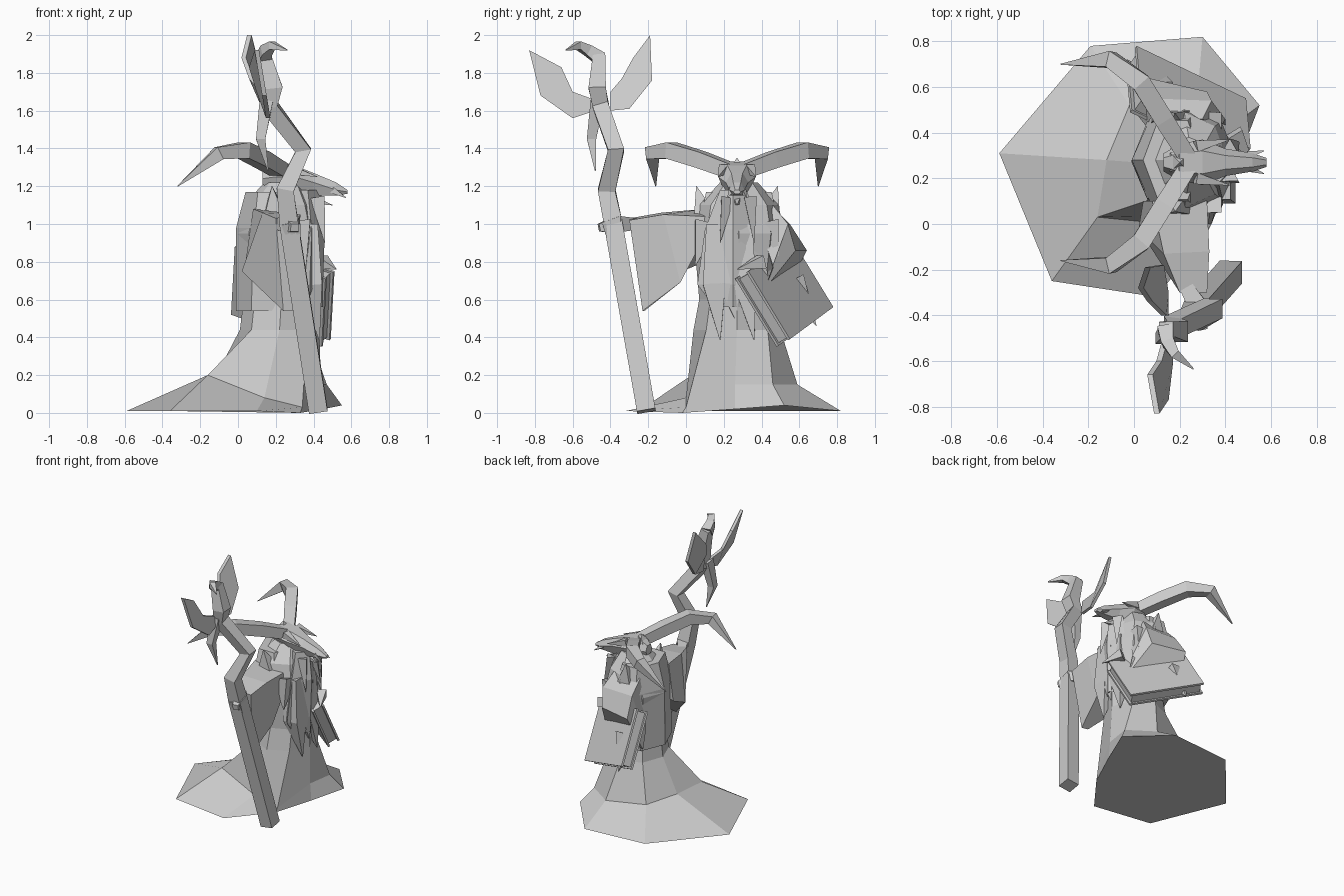
import bpy, bmesh, math
from mathutils import Vector

cube = bpy.data.objects.get("Cube")
if cube:
    bpy.data.objects.remove(cube)

grey = bpy.data.materials.new("plain grey")
grey.use_nodes = True
tone = (0.6, 0.6, 0.6, 1)
grey.diffuse_color = tone
grey.node_tree.nodes["Principled BSDF"].inputs["Base Color"].default_value = tone

MID = 0.27  # centre of the head and horns across y


def finish(name, bm):
    bmesh.ops.remove_doubles(bm, verts=bm.verts, dist=0.0005)
    bmesh.ops.recalc_face_normals(bm, faces=bm.faces)
    mesh = bpy.data.meshes.new(name)
    bm.to_mesh(mesh)
    bm.free()
    mesh.materials.append(grey)
    obj = bpy.data.objects.new(name, mesh)
    bpy.context.scene.collection.objects.link(obj)
    return obj


def loft(name, rings):
    """Skin a list of rings with equal point counts and cap both ends."""
    bm = bmesh.new()
    rows = [[bm.verts.new(p) for p in ring] for ring in rings]
    n = len(rows[0])
    for low, high in zip(rows, rows[1:]):
        for i in range(n):
            j = (i + 1) % n
            bm.faces.new((low[i], low[j], high[j], high[i]))
    bm.faces.new(rows[0])
    bm.faces.new(rows[-1])
    return finish(name, bm)


def oval(cx, cy, rx, ry, z, n=8):
    return [Vector((cx + rx * math.cos(math.tau * i / n),
                    cy + ry * math.sin(math.tau * i / n), z)) for i in range(n)]


def tube(name, path, radii, sides=4, turn=0.5):
    """Tapered faceted tube following a bent path."""
    pts = [Vector(p) for p in path]
    rings = []
    for i, p in enumerate(pts):
        along = (pts[min(i + 1, len(pts) - 1)] - pts[max(i - 1, 0)]).normalized()
        ref = Vector((0, 0, 1)) if abs(along.z) < 0.8 else Vector((1, 0, 0))
        u = along.cross(ref).normalized()
        v = along.cross(u)
        rings.append([p + radii[i] * (u * math.cos(a) + v * math.sin(a))
                      for a in (math.tau * (k + turn) / sides for k in range(sides))])
    return loft(name, rings)


def spike(name, base, tip, radius, sides=4):
    return tube(name, [base, tip], [radius, 0.002], sides)


def mirrored(path, side):
    return [(x, MID + side * y, z) for x, y, z in path]


# Robe: wide trailing hem, a kinked slope, then the body up to the neck
hem = [(.45, .26, .02), (.55, .52, .04), (.3, .82, .01), (-.19, .78, .01),
       (-.59, .31, .01), (-.36, -.25, .01), (.1, -.32, .01), (.33, -.02, .0)]
slope = [(.44, .26, .15), (.47, .46, .15), (.28, .59, .15), (-.02, .52, .17),
         (-.12, .28, .19), (-.16, .03, .2), (.14, .0, .08), (.34, .0, .03)]
loft("robe", [hem, slope, oval(.22, .27, .21, .23, .44), oval(.23, .27, .2, .2, .6),
              oval(.22, .28, .23, .24, .95), oval(.22, .28, .19, .21, 1.1),
              oval(.24, .28, .1, .1, 1.22)])

# Short cape over the back
loft("cape", [oval(.15, .27, .16, .22, .54, 6), oval(.18, .28, .19, .25, .98, 6),
              oval(.17, .28, .13, .2, 1.17, 6)])

# Right sleeve, stretched out to the staff with a hanging cuff
loft("right_sleeve", [
    [(.08, .1, 1.08), (.32, .1, 1.04), (.34, .08, .9), (.04, .1, .8)],
    [(.13, -.13, 1.06), (.33, -.12, 1.05), (.32, -.03, .69), (.02, -.02, .75)],
    [(.2, -.3, 1.03), (.32, -.3, 1.02), (.29, -.23, .54), (.24, -.22, .54)]])

# Left sleeve, bent down behind the book
loft("left_sleeve", [
    [(.08, .45, 1.1), (.3, .46, 1.1), (.38, .42, .9), (.06, .42, .85)],
    [(.08, .55, 1.0), (.34, .54, 1.0), (.4, .46, .78), (.02, .47, .7)],
    [(.06, .64, .86), (.32, .58, .86), (.4, .42, .66), (.02, .5, .58)]])
spike("left_cuff_tip", (.1, .56, .7), (.1, .69, .46), .1)

# Hands
tube("right_hand", [(.22, -.26, 1.0), (.28, -.36, 1.0), (.3, -.46, .98)], [.04, .06, .03])
for k in range(3):
    spike("right_finger", (.25 + k * .03, -.43, 1.0), (.27 + k * .03, -.41, .9), .025, 3)
spike("left_hand", (.44, .4, .8), (.52, .27, .76), .05)

# Book: a wide tilted slab with covers and a thinner page block
length, width = Vector((-.02, .22, -.36)), Vector((-.48, .23, .17))
out = length.cross(width).normalized()


def slab(name, centre, scale, thick):
    u, v = length * scale / 2, width * scale / 2
    quad = [u + v, u - v, -u - v, -u + v]
    return loft(name, [[centre + p + out * s * thick / 2 for p in quad] for s in (-1, 1)])


book = Vector((.237, .52, .635))
slab("book_pages", book, 0.94, 0.07)
for side in (-1, 1):
    slab("book_cover", book + out * side * 0.04, 1, 0.015)

# Shoulder tufts
for side in (-1, 1):
    for base, tip, r in (((.2, .15, .97), (.18, .215, 1.2), .12),
                         ((.32, .16, 1.0), (.36, .22, .78), .09)):
        spike("shoulder_tuft", *mirrored([base, tip], side), r)

# Beard: broad flat mass ending in long locks
loft("beard", [[(x, MID - .02 - w, z), (x + .07, MID - .02, z), (x, MID - .02 + w, z),
                (x - .15, MID - .02, z)] for x, w, z in
               ((.37, .07, 1.18), (.39, .15, .97), (.38, .19, .68), (.38, .1, .56))])
for y, tip_y, tip_z in ((.15, .18, .39), (.31, .36, .39), (.23, .26, .5)):
    tube("beard_lock", [(.38, y, 1.0), (.385, y, .68), (.43, tip_y, tip_z)],
         [.06, .085, .004])
for side in (-1, 1):
    spike("cheek_lock", *mirrored([(.42, .06, 1.14), (.46, .09, .9)], side), .045, 3)

# Skull with a long snout
loft("skull", [[(x, MID - w, z), (x, MID - w * .5, z + up), (x, MID + w * .5, z + up),
                (x, MID + w, z), (x, MID + w * .6, z - down), (x, MID - w * .6, z - down)]
               for x, w, z, up, down in (
    (.13, .04, 1.24, .04, .03), (.2, .08, 1.25, .08, .08), (.3, .1, 1.25, .06, .09),
    (.4, .06, 1.22, .05, .07), (.52, .04, 1.18, .04, .03), (.58, .02, 1.17, .01, .01))])
spike("skull_crest", (.2, MID, 1.29), (.2, MID, 1.35), .06)
spike("jaw", (.32, MID, 1.15), (.5, MID, 1.1), .05)
for side in (-1, 1):
    spike("brow", *mirrored([(.27, .07, 1.29), (.42, .1, 1.25)], side), .035)
    spike("tooth", *mirrored([(.5, .03, 1.18), (.57, .05, 1.14)], side), .02, 3)
    # Horns sweeping out and back
    tube("horn", mirrored([(.23, .03, 1.28), (.13, .19, 1.34), (.03, .35, 1.39),
                           (-.1, .45, 1.375), (-.32, .43, 1.2)], side),
         [.055, .06, .06, .05, .003])

# Staff: crooked pole with a hooked head
tube("staff", [(.425, -.21, .01), (.27, -.385, 1.0), (.25, -.42, 1.18), (.345, -.37, 1.39),
               (.17, -.45, 1.62), (.19, -.47, 1.72), (.14, -.46, 1.9)],
     [.07, .07, .065, .06, .06, .065, .045])
tube("staff_hook", [(.14, -.46, 1.88), (.15, -.52, 1.92), (.18, -.57, 1.945),
                    (.26, -.635, 1.92)], [.05, .04, .03, .004])
tube("staff_thorn", [(.15, -.47, 1.65), (.12, -.5, 1.45), (.16, -.48, 1.28)],
     [.05, .035, .003])


# Twisted leaf blades on both sides of the staff head
def blade(name, outline):
    loft(name, [[(x + dx, y, z) for x, y, z in outline] for dx in (-.012, .012)])


blade("front_blade", [(.14, -.4, 1.6), (.14, -.3, 1.61), (.12, -.18, 1.76), (.06, -.19, 2.0),
                      (.03, -.28, 1.88), (.07, -.34, 1.77), (.13, -.4, 1.7)])
blade("rear_blade", [(.15, -.48, 1.6), (.16, -.6, 1.56), (.14, -.77, 1.68), (.1, -.83, 1.92),
                     (.07, -.66, 1.83), (.11, -.6, 1.7), (.14, -.49, 1.66)])
